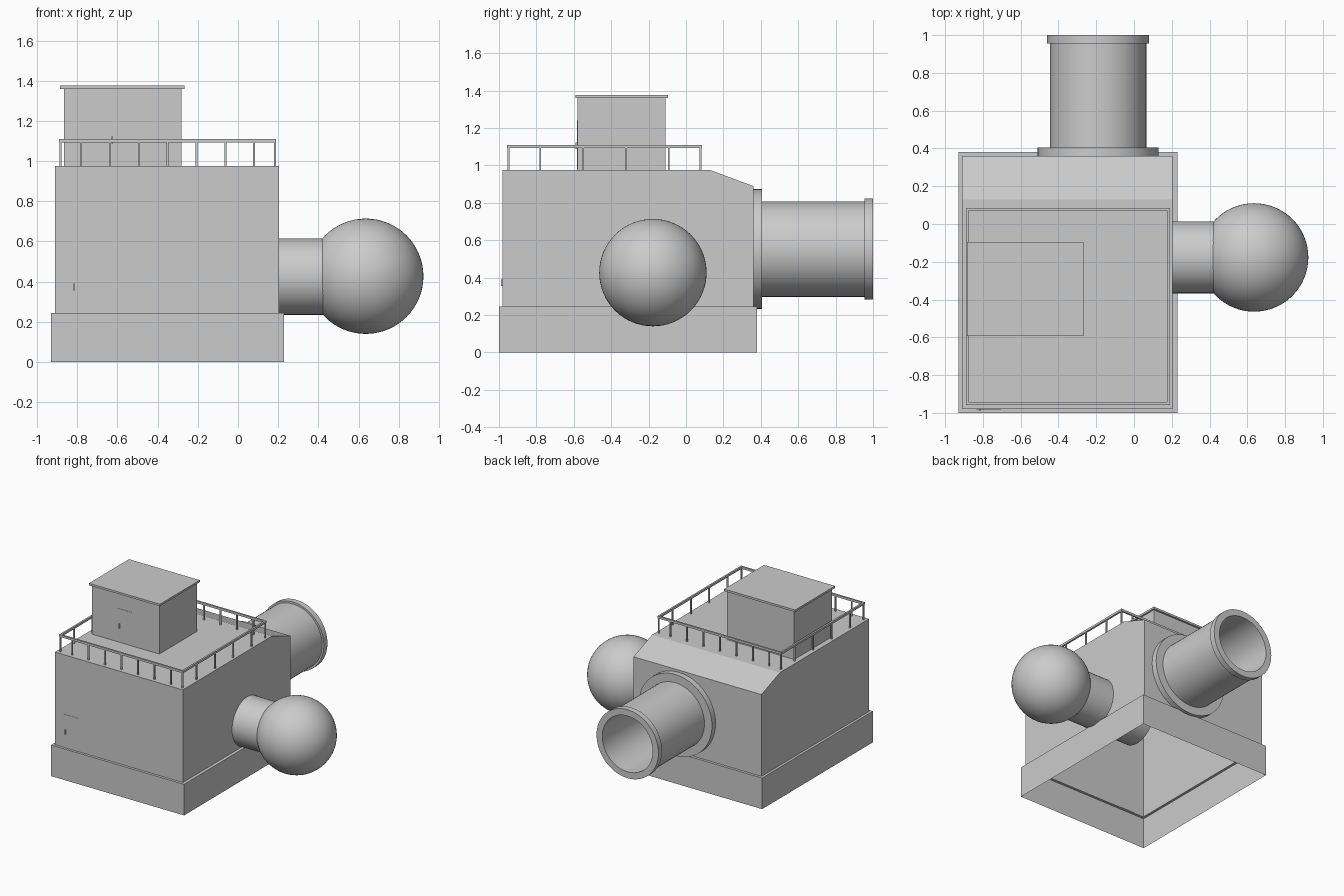
import bpy, bmesh, math
from mathutils import Matrix, Vector

if "Cube" in bpy.data.objects:
    bpy.data.objects.remove(bpy.data.objects["Cube"])


def finish(name, bm, smooth=False):
    bmesh.ops.recalc_face_normals(bm, faces=bm.faces)
    mesh = bpy.data.meshes.new(name)
    bm.to_mesh(mesh)
    bm.free()
    ob = bpy.data.objects.new(name, mesh)
    bpy.context.collection.objects.link(ob)
    if smooth:
        bpy.ops.object.select_all(action='DESELECT')
        ob.select_set(True)
        bpy.context.view_layer.objects.active = ob
        bpy.ops.object.shade_smooth_by_angle(angle=math.radians(35))
    return ob


def add_box(bm, lo, hi):
    lo, hi = Vector(lo), Vector(hi)
    m = Matrix.Translation((lo + hi) / 2) @ Matrix.Diagonal((*(hi - lo), 1))
    bmesh.ops.create_cube(bm, size=1, matrix=m)


def boxes(name, *pairs):
    bm = bmesh.new()
    for lo, hi in pairs:
        add_box(bm, lo, hi)
    return finish(name, bm)


def lathe_y(name, profile, cx, cz, n=64):
    """Revolve (radius, y) points around an axis parallel to y."""
    bm = bmesh.new()
    vs = [bm.verts.new((cx + r, y, cz)) for r, y in profile]
    es = [bm.edges.new(p) for p in zip(vs, vs[1:])]
    bmesh.ops.spin(bm, geom=vs + es, cent=(cx, 0, cz), axis=(0, 1, 0),
                   angle=2 * math.pi, steps=n, use_merge=True)
    bmesh.ops.remove_doubles(bm, verts=bm.verts, dist=1e-5)
    return finish(name, bm, True)


# Plinth: bottomless skirt with a narrow ledge where the body sits
bm = bmesh.new()
rings = []
for x0, x1, y0, y1, z in ((-.93, .23, -1, .38, 0), (-.93, .23, -1, .38, .245),
                          (-.91, .205, -.98, .36, .245)):
    rings.append([bm.verts.new(p) for p in
                  ((x0, y0, z), (x1, y0, z), (x1, y1, z), (x0, y1, z))])
for a, b in zip(rings, rings[1:]):
    for i in range(4):
        j = (i + 1) % 4
        bm.faces.new((a[i], a[j], b[j], b[i]))
finish("plinth", bm)

# Main body: side profile with sloped rear roof edge, open underneath
bm = bmesh.new()
side = ((-.98, .245), (-.98, .975), (.13, .975), (.36, .89), (.36, .245))
left = [bm.verts.new((-.91, y, z)) for y, z in side]
right = [bm.verts.new((.205, y, z)) for y, z in side]
bm.faces.new(left)
bm.faces.new(right)
for i in range(4):
    bm.faces.new((left[i], left[i + 1], right[i + 1], right[i]))
finish("main_body", bm)

# Rear tube with wall flange and end flange, hollow
lathe_y("rear_tube", ((.22, .362), (.22, 1), (.27, 1), (.27, .955), (.255, .955),
                      (.255, .405), (.32, .405), (.32, .358)), -.19, .553)

# Side pipe running into the body, and the sphere on its end
bm = bmesh.new()
bmesh.ops.create_cone(bm, cap_ends=True, segments=48, radius1=.19, radius2=.19, depth=.65,
                      matrix=Matrix.Translation((.145, -.177, .425)) @ Matrix.Rotation(math.pi / 2, 4, 'Y'))
finish("side_pipe", bm, True)
bm = bmesh.new()
bmesh.ops.create_uvsphere(bm, u_segments=64, v_segments=32, radius=.287,
                          matrix=Matrix.Translation((.636, -.177, .427)))
finish("side_sphere", bm, True)

# Rooftop hut and its roof slab
boxes("roof_hut", ((-.867, -.58, .975), (-.28, -.11, 1.36)))
boxes("hut_roof", ((-.885, -.592, 1.36), (-.267, -.095, 1.376)))

# Doors with small handles at their left edge
for name, x, y, z in (("hut_door", -.645, -.58, .978), ("body_door", -.835, -.98, .245)):
    boxes(name, ((x, y - .002, z), (x + .132, y + .003, z + .262)))
    boxes(name + "_handle", ((x + .015, y - .01, z + .11), (x + .023, y, z + .145)))

# Railing: top bars plus evenly spaced posts on all four sides
X0, X1, Y0, Y1, T = -.89, .19, -.957, .085, .014
bars = []
for y in (Y0, Y1 - T):
    bars.append(((X0, y, 1.093), (X1, y + T, 1.11)))
for x in (X0, X1 - T):
    bars.append(((x, Y0 + T, 1.093), (x + T, Y1 - T, 1.11)))
boxes("rail_bars", *bars)

spots = []
for y in (Y0 + T / 2, Y1 - T / 2):
    spots += [(-.35 + .1435 * i, y) for i in range(-3, 4)]
    spots += [(X0 + T / 2, y), (X1 - T / 2, y)]
for x in (X0 + T / 2, X1 - T / 2):
    spots += [(x, -.436 + .229 * i) for i in (-1.5, -.5, .5, 1.5)]
h = .005
boxes("rail_posts", *[((x - h, y - h, .975), (x + h, y + h, 1.093)) for x, y in spots])
